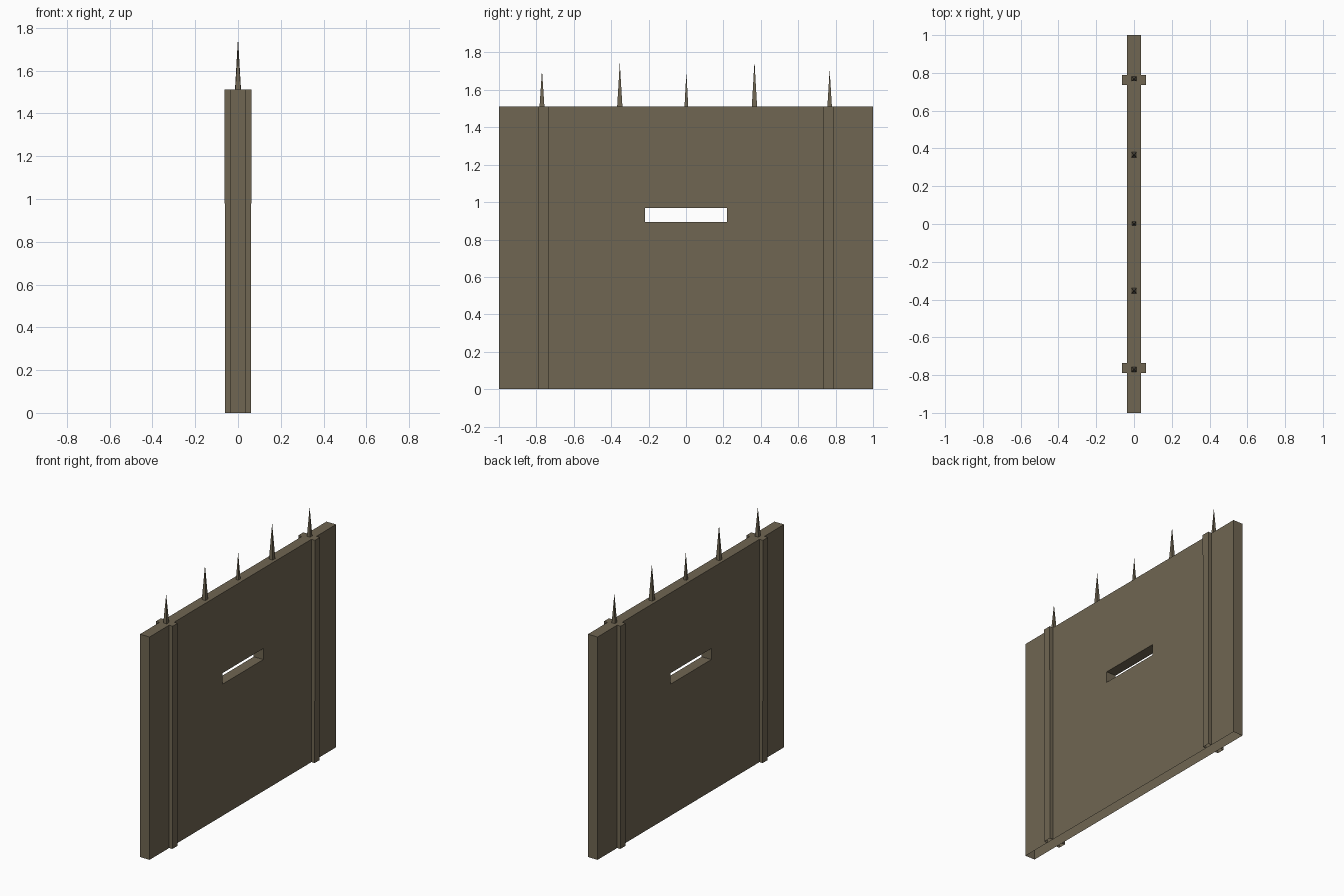
import bpy, bmesh

if "Cube" in bpy.data.objects:
    bpy.data.objects.remove(bpy.data.objects["Cube"])

mat = bpy.data.materials.new("weathered olive brown")
mat.diffuse_color = (0.160, 0.132, 0.085, 1)
mat.use_nodes = True
mat.node_tree.nodes["Principled BSDF"].inputs["Base Color"].default_value = mat.diffuse_color

T, H = 0.036, 1.512          # panel half thickness, height


def finish(name, bm):
    bmesh.ops.recalc_face_normals(bm, faces=bm.faces)
    me = bpy.data.meshes.new(name)
    bm.to_mesh(me)
    bm.free()
    me.materials.append(mat)
    ob = bpy.data.objects.new(name, me)
    bpy.context.collection.objects.link(ob)
    return ob


def loft(name, rings, skip=(), cap_top=False):
    """Quads between successive four-point rings; skip = (ring, side) pairs."""
    bm = bmesh.new()
    vs = [[bm.verts.new(p) for p in r] for r in rings]
    for i in range(len(vs) - 1):
        for j in range(4):
            if (i, j) not in skip:
                k = (j + 1) % 4
                bm.faces.new((vs[i][j], vs[i][k], vs[i + 1][k], vs[i + 1][j]))
    if cap_top:
        bm.faces.new(vs[-1])
    bmesh.ops.remove_doubles(bm, verts=bm.verts, dist=1e-5)
    return finish(name, bm)


# Wall panel with a viewing slot, open underneath
def rect(x, y, z0, z1):
    return [(x, -y, z0), (x, y, z0), (x, y, z1), (x, -y, z1)]


slot = (0.22, 0.893, 0.968)
loft("wall_panel", [rect(T, 1, 0, H), rect(T, *slot), rect(-T, *slot),
                    rect(-T, 1, 0, H), rect(T, 1, 0, H)], skip={(3, 0)})


# Upright battens on both faces, leaning out very slightly
def batten_ring(s, y, out, z):
    w = 0.027
    return [(s * T, y - w, z), (s * out, y - w, z), (s * out, y + w, z), (s * T, y + w, z)]


for s, side in ((1, "right"), (-1, "left")):
    for y, end in ((-0.763, "front"), (0.763, "back")):
        loft(f"batten_{side}_{end}",
             [batten_ring(s, y, 0.060, 0), batten_ring(s, y, 0.063, H)], cap_top=True)

# Four-sided spikes along the top edge
spikes = [(-0.77, 1.705, 0.013), (-0.354, 1.745, 0.014), (0.002, 1.695, 0.010),
          (0.366, 1.755, 0.014), (0.768, 1.71, 0.012)]
for n, (y, top, r) in enumerate(spikes):
    bm = bmesh.new()
    base = [bm.verts.new((a * r, y + b * r, H)) for a, b in ((-1, -1), (1, -1), (1, 1), (-1, 1))]
    tip = bm.verts.new((0, y, top))
    for j in range(4):
        bm.faces.new((base[j], base[(j + 1) % 4], tip))
    finish(f"spike_{n + 1}", bm)
